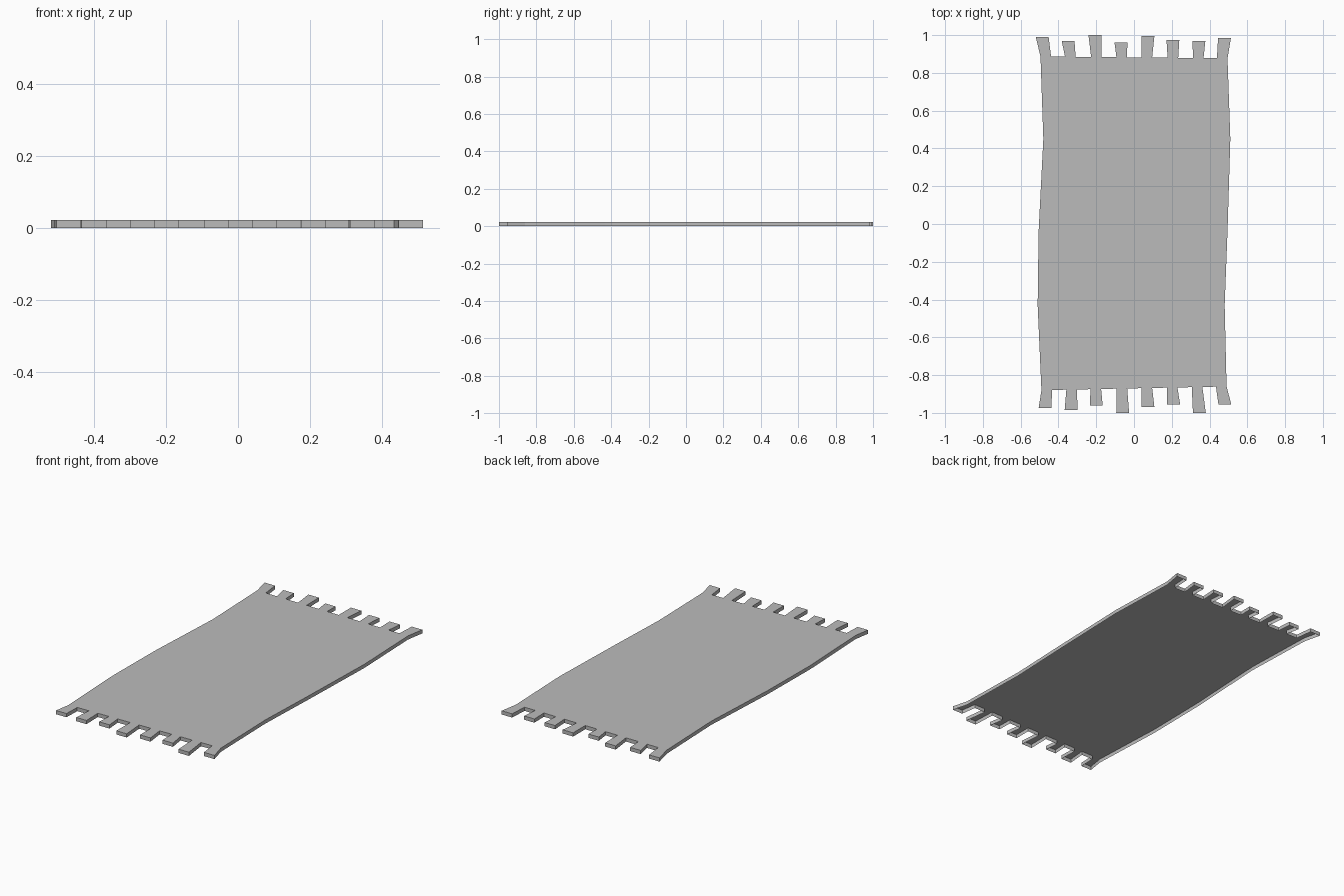
import bpy
import bmesh

cube = bpy.data.objects.get("Cube")
if cube:
    bpy.data.objects.remove(cube, do_unlink=True)

THICKNESS = 0.022
ROOT_WIDTH = 0.056
TIP_WIDTH = 0.068

# Fringe tassels: left x at the root, left x at the tip, y of the tip
BACK = [(-.495, -.52, .99), (-.365, -.383, .97), (-.227, -.241, 1), (-.093, -.103, .96),
        (.04, .04, .995), (.178, .172, .975), (.312, .31, .97), (.439, .445, .985)]
FRONT = [(-.49, -.505, -.975), (-.358, -.367, -.985), (-.23, -.234, -.96), (-.092, -.094, -1),
         (.04, .04, -.97), (.174, .176, -.955), (.306, .312, -1), (.434, .447, -.955)]

# Wavy sides: y, left x, right x of the rows between the two ends
WAVES = [(-.43, -.51, .48), (-.04, -.505, .495), (.45, -.48, .51)]


def flat_material(name, value):
    mat = bpy.data.materials.new(name)
    mat.use_nodes = True
    colour = (value, value, value, 1)
    mat.diffuse_color = colour
    mat.node_tree.nodes["Principled BSDF"].inputs["Base Color"].default_value = colour
    return mat


def end_row(bm, tassels, y_left, y_right):
    """Row of vertices where the fringe meets the cloth."""
    row = []
    for root, tip, y in tassels:
        for x in (root, root + ROOT_WIDTH):
            y_root = y_left + (y_right - y_left) * (x + 0.5)
            row.append(bm.verts.new((x, y_root, THICKNESS)))
    return row


def add_fringe(bm, row, tassels):
    for i, (root, tip, y) in enumerate(tassels):
        a, b = row[2 * i], row[2 * i + 1]
        c = bm.verts.new((tip + TIP_WIDTH, y, THICKNESS))
        d = bm.verts.new((tip, y, THICKNESS))
        bm.faces.new((a, b, c, d))


bm = bmesh.new()

# Cloth, as a grid of quads from the front end to the back end
front_row = end_row(bm, FRONT, -.88, -.86)
back_row = end_row(bm, BACK, .887, .877)
rows = [front_row]
columns = len(front_row)
for y, left, right in WAVES:
    rows.append([bm.verts.new((left + (right - left) * i / (columns - 1), y, THICKNESS))
                 for i in range(columns)])
rows.append(back_row)
for near, far in zip(rows, rows[1:]):
    for i in range(columns - 1):
        bm.faces.new((near[i], near[i + 1], far[i + 1], far[i]))

# Fringe at both ends
add_fringe(bm, front_row, FRONT)
add_fringe(bm, back_row, BACK)
bmesh.ops.recalc_face_normals(bm, faces=bm.faces)
if sum(f.normal.z for f in bm.faces) < 0:
    bmesh.ops.reverse_faces(bm, faces=bm.faces)

# Hem walls down to the floor, open underneath
rim = [e for e in bm.edges if e.is_boundary]
hem = bmesh.ops.extrude_edge_only(bm, edges=rim)["geom"]
for v in hem:
    if isinstance(v, bmesh.types.BMVert):
        v.co.z = 0
bmesh.ops.recalc_face_normals(bm, faces=bm.faces)
if sum(f.normal.z for f in bm.faces) < 0:
    bmesh.ops.reverse_faces(bm, faces=bm.faces)

mesh = bpy.data.meshes.new("rug")
bm.to_mesh(mesh)
bm.free()
mesh.materials.append(flat_material("grey cloth", 0.5))
rug = bpy.data.objects.new("rug", mesh)
bpy.context.collection.objects.link(rug)
